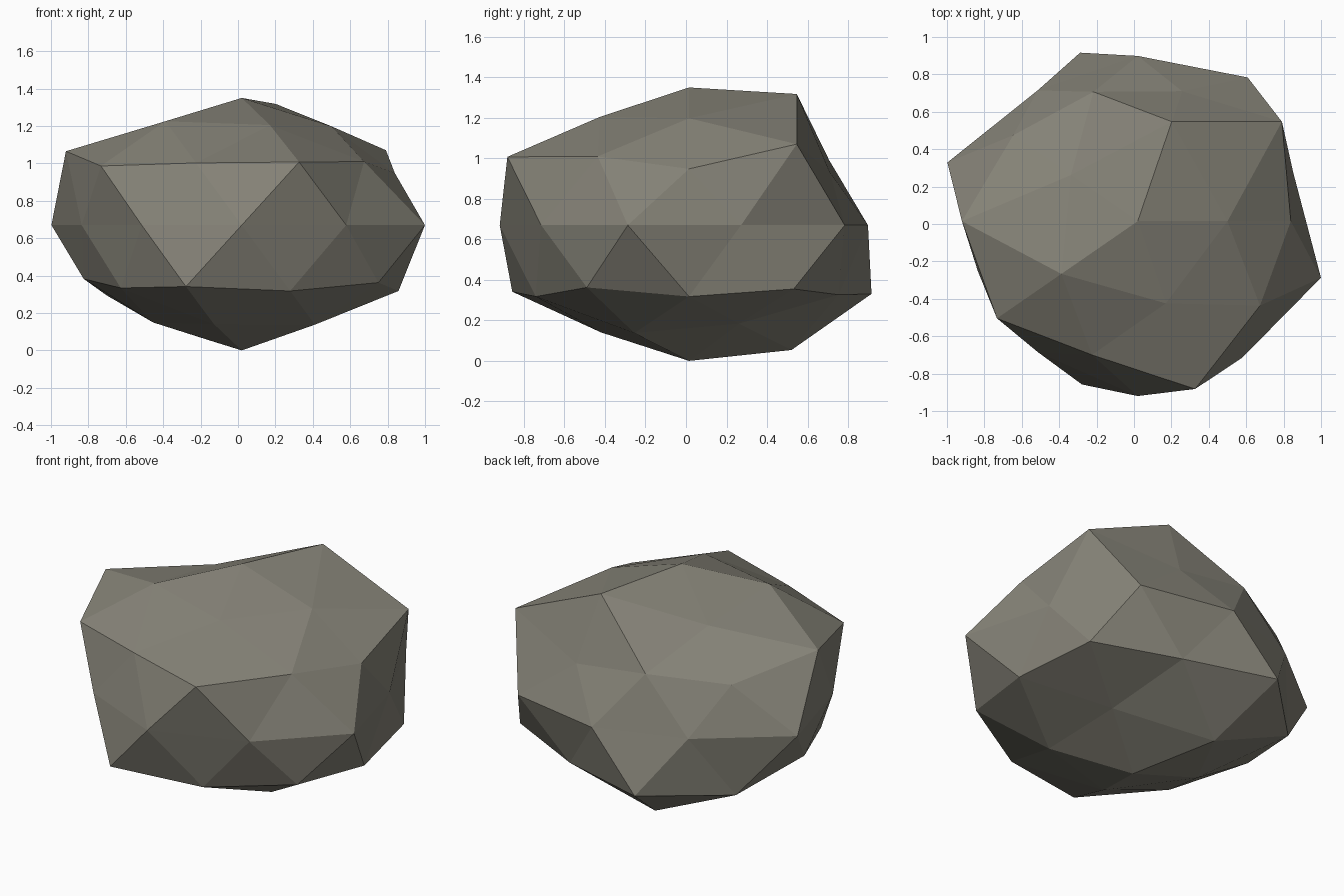
import bpy, bmesh, math

if "Cube" in bpy.data.objects:
    bpy.data.objects.remove(bpy.data.objects["Cube"])

# Stone colour
stone = bpy.data.materials.new("warm_grey_stone")
stone.diffuse_color = (0.235, 0.225, 0.185, 1.0)
stone.use_nodes = True
stone.node_tree.nodes["Principled BSDF"].inputs["Base Color"].default_value = stone.diffuse_color

# Radial bulge of the stone per height band: (unit height, first angle, bulges every even step)
BANDS = [
    (1.0, 0, [1.0]),
    (0.8507, 0, [0.913, 1.12, 0.84, 0.96, 0.925]),
    (0.5257, 36, [1.12, 0.9, 1.105, 0.93, 0.95]),
    (0.4472, 0, [0.915, 0.86, 0.92, 1.04, 1.11]),
    (0.0, 18, [0.875, 1.0, 0.93, 0.91, 1.07, 0.9, 0.91, 0.984, 0.95, 1.03]),
    (-0.4472, 36, [1.035, 1.115, 0.945, 1.08, 1.01]),
    (-0.5257, 0, [0.985, 0.96, 1.05, 0.94, 0.985]),
    (-0.8507, 36, [0.84, 1.065, 0.9, 0.915, 0.92]),
    (-1.0, 0, [0.985]),
]


def bulge(co):
    z, start, values = min(BANDS, key=lambda b: abs(b[0] - co.z))
    step = 360 / len(values)
    angle = math.degrees(math.atan2(co.y, co.x))
    return values[round((angle - start) / step) % len(values)]


# Faceted boulder: icosphere pushed in and out, then flattened
bm = bmesh.new()
bmesh.ops.create_icosphere(bm, subdivisions=2, radius=1.0)
for v in bm.verts:
    v.co *= bulge(v.co.normalized())
    v.co.x = v.co.x + 0.02
    v.co.y = v.co.y * 0.95 + 0.015
    v.co.z = v.co.z * 0.68 + 0.67

mesh = bpy.data.meshes.new("boulder")
bm.to_mesh(mesh)
bm.free()
mesh.materials.append(stone)
boulder = bpy.data.objects.new("boulder", mesh)
bpy.context.collection.objects.link(boulder)
